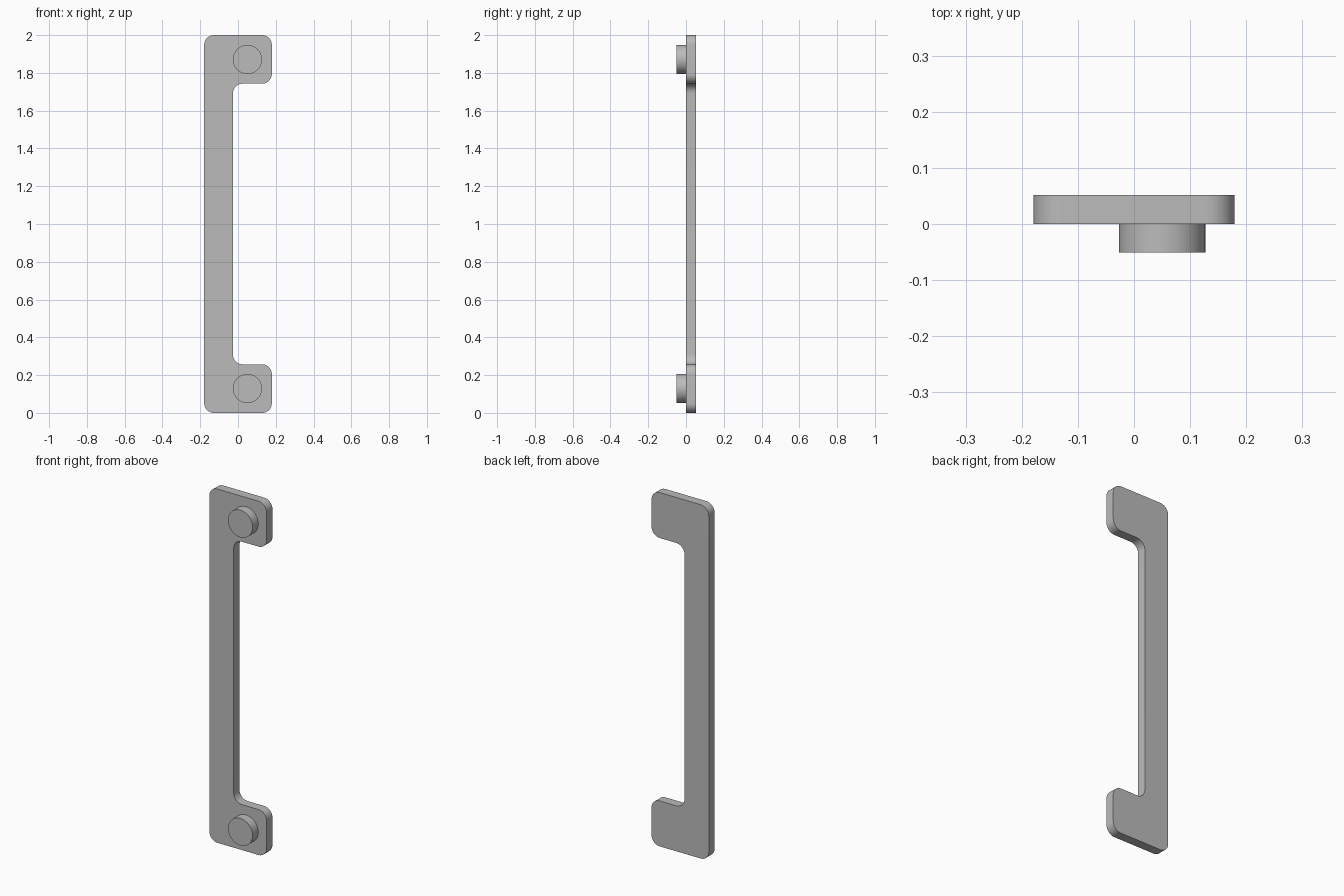
import bpy, bmesh, math
from mathutils import Vector

cube = bpy.data.objects.get("Cube")
if cube:
    bpy.data.objects.remove(cube)

# Single plain grey
grey = bpy.data.materials.new("plain_grey")
grey.use_nodes = True
colour = (0.5, 0.5, 0.5, 1)
grey.diffuse_color = colour
grey.node_tree.nodes["Principled BSDF"].inputs["Base Color"].default_value = colour


def rounded(corners, radius, steps=10):
    """Replace each right-angled corner with a quarter arc."""
    points = []
    for i, corner in enumerate(corners):
        p = Vector(corner)
        u = (Vector(corners[i - 1]) - p).normalized()
        v = (Vector(corners[(i + 1) % len(corners)]) - p).normalized()
        centre = p + (u + v) * radius
        for s in range(steps + 1):
            t = math.pi / 2 * s / steps
            points.append(centre - radius * (v * math.cos(t) + u * math.sin(t)))
    return points


def extrude_profile(name, points, front, back):
    """Extrude an x-z outline along y."""
    bm = bmesh.new()
    face = bm.faces.new([bm.verts.new((p[0], front, p[1])) for p in points])
    result = bmesh.ops.extrude_face_region(bm, geom=[face], use_keep_orig=True)
    moved = [g for g in result["geom"] if isinstance(g, bmesh.types.BMVert)]
    bmesh.ops.translate(bm, verts=moved, vec=(0, back - front, 0))
    bmesh.ops.recalc_face_normals(bm, faces=bm.faces)
    mesh = bpy.data.meshes.new(name)
    bm.to_mesh(mesh)
    bm.free()
    mesh.materials.append(grey)
    obj = bpy.data.objects.new(name, mesh)
    bpy.context.collection.objects.link(obj)
    bpy.ops.object.select_all(action="DESELECT")
    obj.select_set(True)
    bpy.context.view_layer.objects.active = obj
    bpy.ops.object.shade_smooth_by_angle(angle=math.radians(30))
    return obj


# Bracket-shaped plate with filleted corners
side, inner, arm = 0.179, -0.027, 0.257
outline = [(-side, 0), (side, 0), (side, arm), (inner, arm),
           (inner, 2 - arm), (side, 2 - arm), (side, 2), (-side, 2)]
extrude_profile("handle_plate", rounded(outline, 0.051), 0, 0.052)

# Round mounting pegs on the front of each arm
for name, z in (("lower_peg", 0.129), ("upper_peg", 2 - 0.129)):
    circle = [(0.05 + 0.077 * math.cos(a), z + 0.077 * math.sin(a))
              for a in (math.tau * i / 48 for i in range(48))]
    extrude_profile(name, circle, -0.051, 0)
